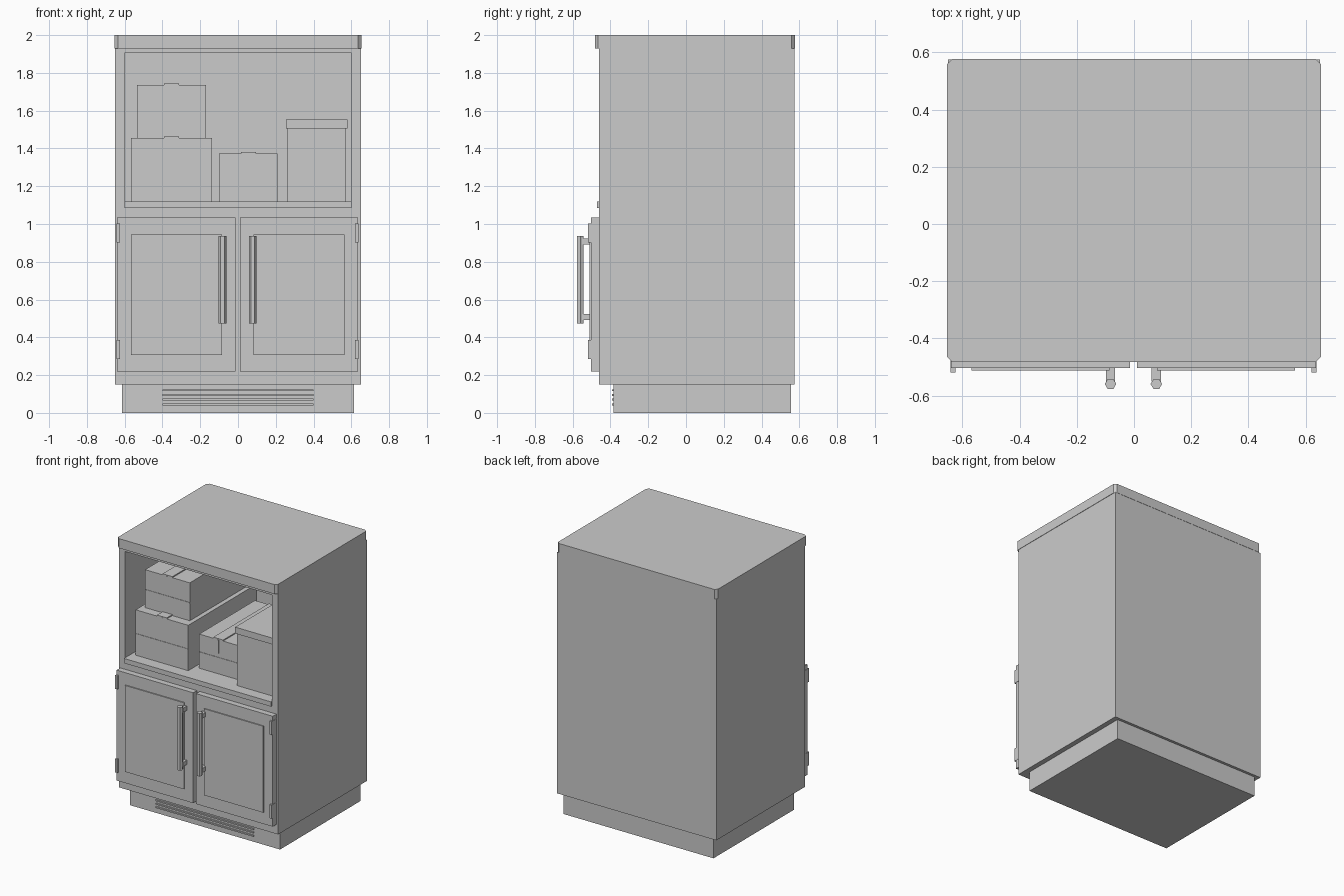
import bpy, bmesh, math

if "Cube" in bpy.data.objects:
    bpy.data.objects.remove(bpy.data.objects["Cube"])


def box(name, x0, x1, y0, y1, z0, z1):
    """Axis-aligned block given by its limits."""
    bm = bmesh.new()
    bmesh.ops.create_cube(bm, size=1)
    for v in bm.verts:
        v.co = (x1 if v.co.x > 0 else x0,
                y1 if v.co.y > 0 else y0,
                z1 if v.co.z > 0 else z0)
    me = bpy.data.meshes.new(name)
    bm.to_mesh(me)
    bm.free()
    ob = bpy.data.objects.new(name, me)
    bpy.context.collection.objects.link(ob)
    return ob


def hex_bar(name, x, y, z0, z1, r):
    """Upright six-sided bar."""
    bpy.ops.mesh.primitive_cylinder_add(
        vertices=6, radius=r, depth=z1 - z0,
        location=(x, y, (z0 + z1) / 2), rotation=(0, 0, math.pi / 2))
    bpy.context.object.name = name


def carton(name, x0, x1, y0, y1, z0, z1, tape_x):
    """Cardboard box with tape on top and seams on the front."""
    box(name, x0, x1, y0, y1, z0, z1)
    box(name + "_tape", tape_x - 0.04, tape_x + 0.04, y0, y1, z1, z1 + 0.008)
    box(name + "_tape_end", tape_x - 0.005, tape_x + 0.005,
        y0 - 0.003, y0, z1 - 0.1, z1)
    zs = z0 + (z1 - z0) * 0.47
    box(name + "_seam", x0, x1, y0 - 0.003, y0, zs - 0.004, zs + 0.004)


# Carcass with the open upper compartment cut out
body = box("cabinet_body", -0.65, 0.65, -0.46, 0.575, 0.15, 1.93)
cutter = box("compartment_cutter", -0.60, 0.60, -0.7, 0.52, 1.085, 1.905)
cutter.hide_render = True
cutter.hide_viewport = True
cut = body.modifiers.new("compartment", "BOOLEAN")
cut.object = cutter
cut.solver = "EXACT"

# Top slab with chamfered upright corners
slab = box("top_slab", -0.653, 0.653, -0.483, 0.577, 1.93, 2.0)
bm = bmesh.new()
bm.from_mesh(slab.data)
upright = [e for e in bm.edges if abs(e.verts[0].co.z - e.verts[1].co.z) > 0.01]
bmesh.ops.bevel(bm, geom=upright, offset=0.018, segments=1, affect="EDGES")
bm.to_mesh(slab.data)
bm.free()

# Shelf and recessed plinth with vent slats
box("shelf", -0.60, 0.60, -0.472, 0.52, 1.085, 1.12)
box("plinth", -0.613, 0.613, -0.385, 0.555, 0.0, 0.15)
for i in range(4):
    z = 0.045 + i * 0.025
    box(f"vent_slat_{i + 1}", -0.4, 0.4, -0.393, -0.385, z - 0.005, z + 0.005)

# Doors, panels, handles and hinges on both sides
for side, s in (("left", -1), ("right", 1)):
    def part(name, a, b, *rest):
        xa, xb = sorted((s * a - 0.002, s * b - 0.002))
        return box(f"{side}_{name}", xa, xb, *rest)

    part("door", 0.012, 0.638, -0.503, -0.46, 0.22, 1.035)
    part("door_panel", 0.083, 0.565, -0.511, -0.503, 0.307, 0.945)
    hex_bar(f"{side}_handle", s * 0.08 - 0.002, -0.559, 0.472, 0.937, 0.02)
    for level, z in (("lower", 0.507), ("upper", 0.907)):
        part(f"handle_mount_{level}", 0.064, 0.096, -0.55, -0.503,
             z - 0.016, z + 0.016)
    for level, z in (("lower", 0.335), ("upper", 0.952)):
        part(f"hinge_{level}", 0.622, 0.64, -0.518, -0.46, z - 0.05, z + 0.05)

# Stored boxes
carton("large_carton", -0.567, -0.137, -0.385, 0.42, 1.12, 1.455, -0.352)
carton("stacked_carton", -0.535, -0.17, -0.32, 0.36, 1.455, 1.735, -0.352)
carton("small_carton", -0.10, 0.21, -0.31, 0.34, 1.12, 1.372, 0.055)
box("storage_bin", 0.263, 0.572, -0.39, 0.38, 1.12, 1.505)
box("storage_bin_lid", 0.255, 0.58, -0.398, 0.388, 1.505, 1.552)
